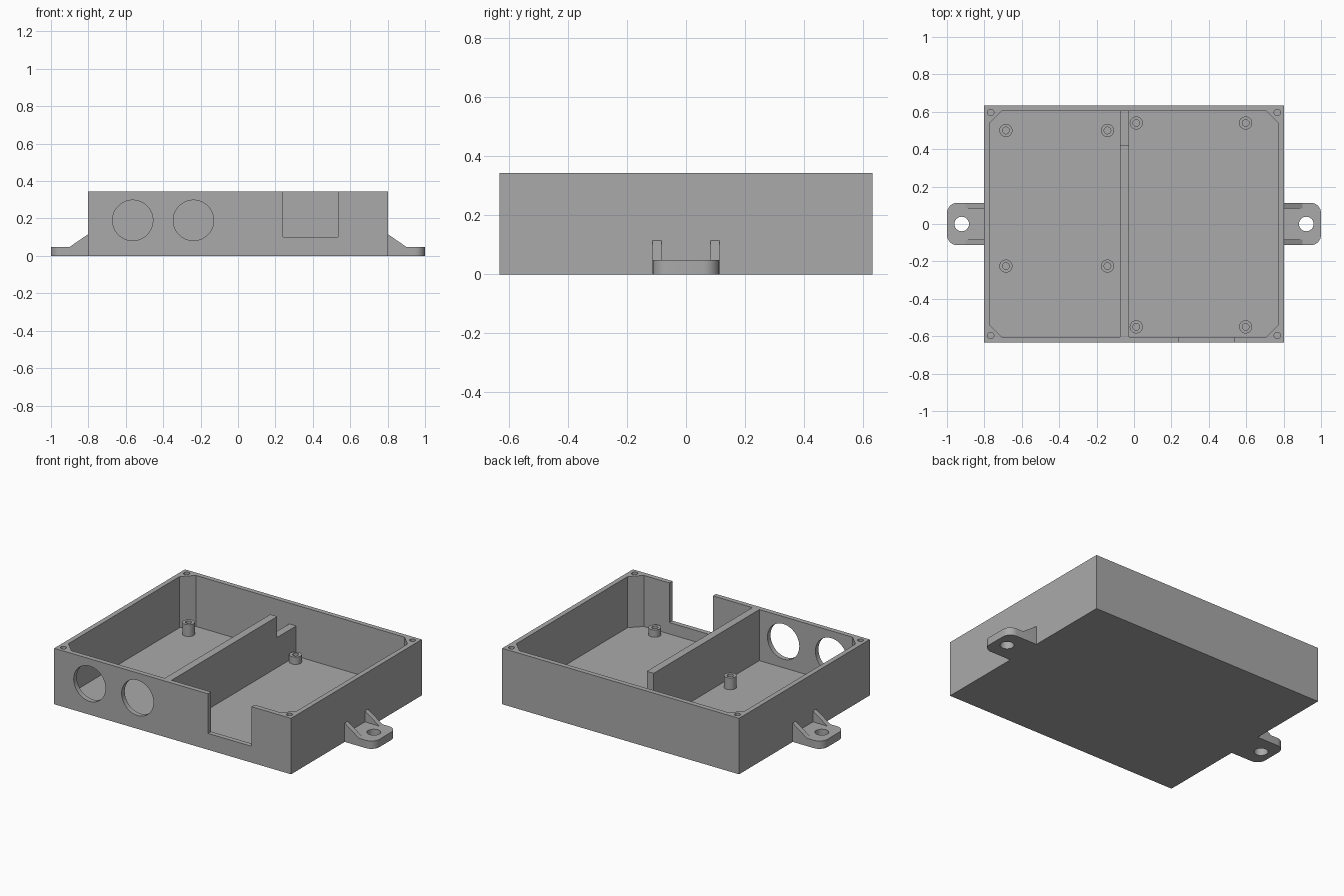
import bpy
import bmesh
from math import cos, sin, pi
from mathutils import Vector

cube = bpy.data.objects.get("Cube")
if cube:
    bpy.data.objects.remove(cube, do_unlink=True)

grey = bpy.data.materials.new("plain grey")
grey.use_nodes = True
COLOUR = (0.40, 0.40, 0.40, 1)
grey.diffuse_color = COLOUR
grey.node_tree.nodes["Principled BSDF"].inputs["Base Color"].default_value = COLOUR

W, D, H = 0.803, 0.633, 0.343      # half width, half depth, height
WALL, FLOOR = 0.03, 0.03
IW, ID = W - WALL, D - WALL


def prism(name, points, axis, start, end):
    """Extrude a flat outline along z ((x, y) points) or y ((x, z) points)."""
    bm = bmesh.new()
    place = (lambda a, b: (a, b, start)) if axis == "z" else (lambda a, b: (a, start, b))
    face = bm.faces.new([bm.verts.new(place(a, b)) for a, b in points])
    step = Vector((0, 0, end - start)) if axis == "z" else Vector((0, end - start, 0))
    new = bmesh.ops.extrude_face_region(bm, geom=[face])["geom"]
    bmesh.ops.translate(bm, vec=step, verts=[v for v in new if isinstance(v, bmesh.types.BMVert)])
    bmesh.ops.recalc_face_normals(bm, faces=bm.faces)
    mesh = bpy.data.meshes.new(name)
    bm.to_mesh(mesh)
    bm.free()
    mesh.materials.append(grey)
    obj = bpy.data.objects.new(name, mesh)
    bpy.context.collection.objects.link(obj)
    return obj


def rect(x0, x1, y0, y1):
    return [(x0, y0), (x1, y0), (x1, y1), (x0, y1)]


def circle(x, y, r, n=32):
    return [(x + r * cos(2 * pi * i / n), y + r * sin(2 * pi * i / n)) for i in range(n)]


def cut(obj, cutters):
    """Subtract the cutters from the object and discard them."""
    for c in cutters:
        mod = obj.modifiers.new("cut", "BOOLEAN")
        mod.operation, mod.solver, mod.object = "DIFFERENCE", "EXACT", c
    bpy.context.view_layer.update()
    graph = bpy.context.evaluated_depsgraph_get()
    mesh = bpy.data.meshes.new_from_object(obj.evaluated_get(graph))
    obj.modifiers.clear()
    obj.data = mesh
    for c in cutters:
        bpy.data.objects.remove(c, do_unlink=True)


def smooth(obj):
    bpy.ops.object.select_all(action="DESELECT")
    obj.select_set(True)
    bpy.context.view_layer.objects.active = obj
    bpy.ops.object.shade_smooth_by_angle(angle=0.5)


# Tray with chamfered inner corners, cable holes, connector notch, screw holes
CH = 0.065
cavity = [(IW, CH - ID), (IW, ID - CH), (IW - CH, ID), (CH - IW, ID),
          (-IW, ID - CH), (-IW, CH - ID), (CH - IW, -ID), (IW - CH, -ID)]
cutters = [prism("cavity_cutter", cavity, "z", FLOOR, H + 0.1)]
for x in (-0.563, -0.238):
    cutters.append(prism("cable_cutter", circle(x, 0.19, 0.108, 64), "y", -D - 0.1, -ID + 0.02))
cutters.append(prism("notch_cutter", rect(0.24, 0.535, 0.10, H + 0.1), "y", -D - 0.1, -ID + 0.02))
for sx in (-1, 1):
    for sy in (-1, 1):
        cutters.append(prism("screw_cutter", circle(sx * 0.766, sy * 0.596, 0.017, 24), "z", 0.2, H + 0.1))
tray = prism("tray", rect(-W, W, -D, D), "z", 0, H)
cut(tray, cutters)
smooth(tray)

# Divider with a lowered section at the back
divider = prism("divider", rect(-0.075, -0.028, -ID, ID), "z", FLOOR, H)
cut(divider, [prism("divider_cutter", rect(-0.2, 0.1, 0.42, D), "z", 0.215, H + 0.1)])

# Board standoffs: taller ones on the right, shorter ones on the left
right_spots = [(x, y, 0.102) for x in (-0.685, -0.142) for y in (0.5, -0.225)]
left_spots = [(x, y, 0.075) for x in (0.012, 0.597) for y in (0.54, -0.55)]
for x, y, top in right_spots + left_spots:
    post = prism("standoff", circle(x, y, 0.035), "z", FLOOR - 0.01, top)
    cut(post, [prism("bore_cutter", circle(x, y, 0.018, 24), "z", FLOOR, top + 0.1)])
    smooth(post)

# Mounting ears with a bolt hole and two gussets each
TW, R = 0.113, 0.055
for side, s in (("left", 1), ("right", -1)):
    outline = [(s * W, -TW)]
    for cy, a0 in ((R - TW, -pi / 2), (TW - R, 0)):
        for i in range(9):
            a = a0 + i * pi / 16
            outline.append((s * (1 - R + R * cos(a)), cy + R * sin(a)))
    outline.append((s * W, TW))
    ear = prism(side + "_ear", outline, "z", 0, 0.048)
    cut(ear, [prism("bolt_cutter", circle(s * 0.921, 0, 0.039), "z", -0.1, 0.2)])
    smooth(ear)
    for y0, y1 in ((-TW, -0.083), (0.083, TW)):
        prism(side + "_gusset", [(s * W, 0.048), (s * 0.9, 0.048), (s * W, 0.115)], "y", y0, y1)
